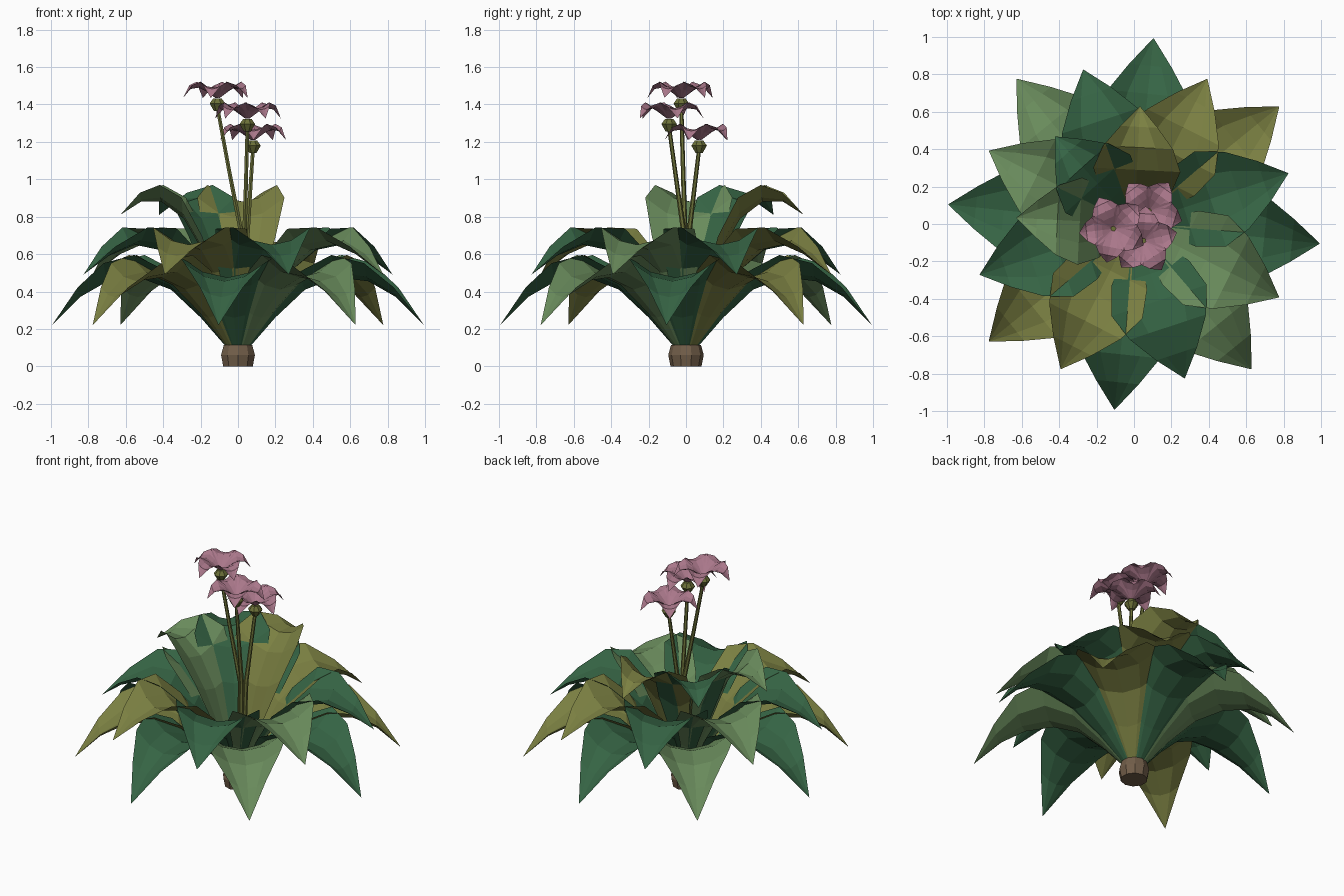
import bpy, bmesh, math
from mathutils import Vector

if "Cube" in bpy.data.objects:
    bpy.data.objects.remove(bpy.data.objects["Cube"])


def mat(name, rgb):
    m = bpy.data.materials.new(name)
    m.diffuse_color = (*rgb, 1)
    m.use_nodes = True
    m.node_tree.nodes["Principled BSDF"].inputs["Base Color"].default_value = m.diffuse_color
    return m


DARK = mat("deep green", (0.036, 0.127, 0.058))
LIGHT = mat("sage green", (0.140, 0.255, 0.105))
OLIVE = mat("olive green", (0.195, 0.213, 0.054))
PINK = mat("dusty pink", (0.400, 0.185, 0.255))
BROWN = mat("bark brown", (0.165, 0.110, 0.066))
STEM = mat("stem olive", (0.150, 0.165, 0.040))


def finish(bm, name, material):
    me = bpy.data.meshes.new(name)
    bm.to_mesh(me)
    bm.free()
    me.materials.append(material)
    ob = bpy.data.objects.new(name, me)
    bpy.context.collection.objects.link(ob)
    return ob


def add_blade(bm, rib, widths, angle, lift, origin=(0, 0, 0)):
    """Cupped leaf: a rib of (radius, z) points, sides raised straight up in a curve."""
    a = math.radians(angle)
    out = Vector((math.cos(a), math.sin(a), 0))
    side = Vector((-math.sin(a), math.cos(a), 0))
    up = Vector((0, 0, 1))
    org = Vector(origin)
    rows = []
    for (r, z), w in zip(rib, widths):
        p = org + out * r + up * z
        if w == 0:
            rows.append([bm.verts.new(p)] * 5)
            continue
        rows.append([bm.verts.new(p + side * (s * w) + up * (lift * w * s * s))
                     for s in (-1, -0.5, 0, 0.5, 1)])
    for A, B in zip(rows, rows[1:]):
        for k in range(4):
            if B[k] is B[k + 1]:
                bm.faces.new((A[k], B[k], A[k + 1]))
            else:
                bm.faces.new((A[k], B[k], B[k + 1], A[k + 1]))


def add_tube(bm, rings, sides):
    """Closed tube through (centre, radius) rings stacked upward."""
    loops = [[bm.verts.new((c[0] + r * math.cos(2 * math.pi * (k + .5) / sides),
                            c[1] + r * math.sin(2 * math.pi * (k + .5) / sides), c[2]))
              for k in range(sides)] for c, r in rings]
    for A, B in zip(loops, loops[1:]):
        for k in range(sides):
            j = (k + 1) % sides
            bm.faces.new((A[k], A[j], B[j], B[k]))
    bm.faces.new(loops[0][::-1])
    bm.faces.new(loops[-1])


# root crown
bm = bmesh.new()
add_tube(bm, [((0, 0, 0), .083), ((0, 0, .06), .095), ((0, 0, .115), .08)], 10)
finish(bm, "root_crown", BROWN)

# leaf rings: rib, half widths, lift, start angle, leaf colours
W = [.035, .12, .22, .268, .215, .115, 0]
rings = {
    "outer_leaf": ([(.06, .1), (.2, .26), (.36, .41), (.53, .475), (.7, .455), (.85, .37), (1.0, .22)],
                   W, .45, -6, [DARK, OLIVE, DARK, LIGHT] * 2),
    "middle_leaf": ([(.05, .1), (.15, .31), (.28, .5), (.43, .62), (.58, .65), (.73, .59), (.87, .49)],
                    W, .43, 18.2, [DARK, OLIVE, DARK, LIGHT] * 2),
    "inner_leaf": ([(.03, .1), (.1, .35), (.18, .6), (.29, .79), (.41, .88), (.52, .88), (.63, .81)],
                   [w * .87 for w in W], .48, 87, [OLIVE, DARK, LIGHT]),
}
for name, (rib, widths, lift, start, colours) in rings.items():
    for i, c in enumerate(colours):
        bm = bmesh.new()
        add_blade(bm, rib, widths, start + 45 * i, lift)
        finish(bm, f"{name}_{i + 1}", c)

# flowers: head position, petal start angle, stem position at z = 0.7
petal_rib = [(.012, 0), (.06, .035), (.1, .055), (.145, .048), (.185, .0)]
petal_w = [.015, .06, .08, .05, 0]
flowers = [((-.11, -.025, 1.435), 43, (.02, -.005)),
           ((.05, -.09, 1.325), 14, (.035, -.01)),
           ((.08, .07, 1.21), 55, (.05, .015))]
for i, ((x, y, z), a0, (mx, my)) in enumerate(flowers, 1):
    bm = bmesh.new()
    add_tube(bm, [((mx * .6, my * .6, .1), .015), ((mx, my, .7), .014),
                  ((x * .55 + mx * .45, y * .55 + my * .45, .7 + (z - .7) * .5), .012),
                  ((x, y, z - .05), .011)], 6)
    finish(bm, f"flower_stem_{i}", STEM)
    bm = bmesh.new()
    add_tube(bm, [((x, y, z - .07), .02), ((x, y, z - .03), .045), ((x, y, z - .002), .024)], 8)
    finish(bm, f"flower_cup_{i}", STEM)
    bm = bmesh.new()
    for k in range(5):
        add_blade(bm, petal_rib, petal_w, a0 + 72 * k, .4, (x, y, z))
    finish(bm, f"flower_petals_{i}", PINK)
